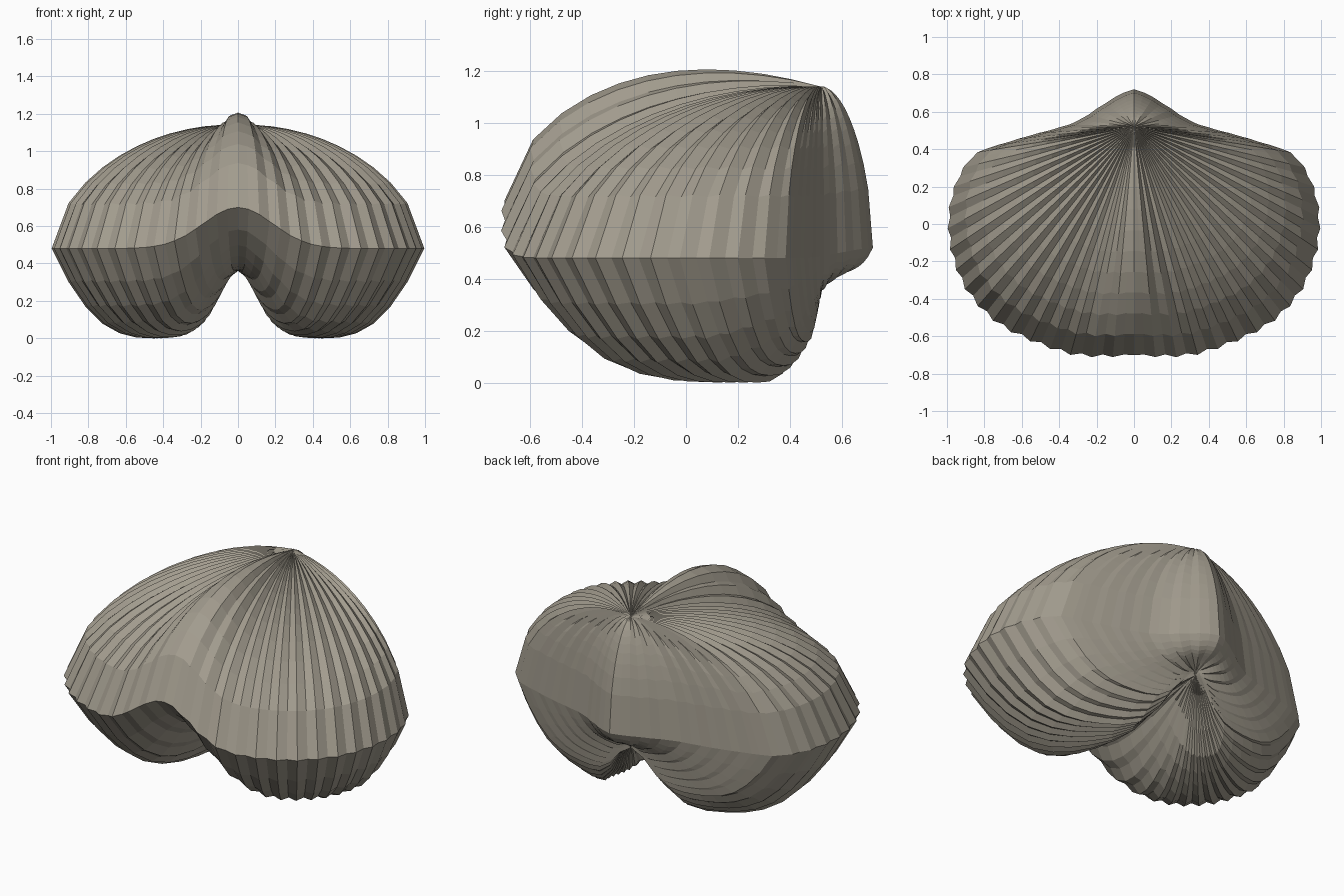
import bpy, bmesh, math
from mathutils import Vector

if "Cube" in bpy.data.objects:
    bpy.data.objects.remove(bpy.data.objects["Cube"])

HALF, RINGS = 48, 11
APEX_Y = 0.52

# Half outline of the shell rim seen from above, beak to front
outline = [(0, .72), (.06, .70), (.15, .648), (.3, .552), (.42, .51), (.55, .475), (.7, .43),
           (.83, .385), (.91, .30), (.97, .16), (.99, 0), (.965, -.18), (.88, -.37),
           (.7, -.545), (.4, -.675), (.2, -.705), (0, -.70)]


def resample(points, n):
    """Smooth the outline, then space n + 1 points evenly along it."""
    p = [Vector(q) for q in points]
    p = [Vector((-p[1].x, p[1].y))] + p + [Vector((-p[-2].x, p[-2].y))]
    fine = []
    for a, b, c, d in zip(p, p[1:], p[2:], p[3:]):
        for k in range(20):
            u = k / 20
            fine.append(0.5 * (2 * b + (c - a) * u + (2 * a - 5 * b + 4 * c - d) * u * u
                               + (3 * b - a - 3 * c + d) * u ** 3))
    fine.append(p[-2])
    dist = [0]
    for a, b in zip(fine, fine[1:]):
        dist.append(dist[-1] + (b - a).length)
    out, j = [], 0
    for i in range(n + 1):
        s = dist[-1] * i / n
        while j < len(fine) - 2 and dist[j + 1] < s:
            j += 1
        out.append(fine[j].lerp(fine[j + 1], (s - dist[j]) / (dist[j + 1] - dist[j])))
    return out


def gauss(x, sigma):
    return math.exp(-x * x / (2 * sigma * sigma))


def upper_z(x, y, t):
    """Domed valve with a raised central fold toward the front."""
    z = .48 + .66 * (1 - t ** 2) ** .58
    if y < 0:
        return z + .22 * math.sin(t * math.pi / 2) * gauss(x, .185)
    return z + .04 * t ** 4 * gauss(x, .2)


LOBE = [.36, .27, .12, .035, .01, .006, .012, .035, .085, .175, .305, .48]


def lower_z(x, y, t):
    """Two hanging lobes split by a central groove, shallow at the hinge."""
    lobe = LOBE[round(t * RINGS)]
    if y < 0:
        w = gauss(x, .185 / math.sqrt(max(t, .05)))
        return (1 - w) * lobe + w * (.36 + .34 * t ** 4.5)
    w = gauss(x, .6) * min(1, y / .35)
    # Blend with the groove so the front and side rays join smoothly
    g = gauss(x, .185 / math.sqrt(max(t, .05))) * (1 - min(1, y / .35))
    hinge = .36 + .09 * t ** .5 + .03 * t ** 6
    return ((1 - w) * (1 - g) * lobe + w * hinge
            + (1 - w) * g * (.36 + .34 * t ** 4.5) + .04 * t ** 6 * gauss(x, .2))


half = resample(outline, HALF)
rim = half + [Vector((-p.x, p.y)) for p in half[-2:0:-1]]


def valve(name, height, sign):
    bm = bmesh.new()
    apex = bm.verts.new((0, APEX_Y, height(0, -.7, 0)))
    rings = []
    for k in range(1, RINGS + 1):
        t = k / RINGS
        ring = []
        for i, p in enumerate(rim):
            # Alternate ridges and furrows make the radial ribs
            rib = 1 if i % 2 == 0 else -1
            fade = min(1, abs(p.x) / .15)
            s = t * (1 + .007 * rib * fade)
            z = height(p.x, p.y, t) + sign * .008 * rib * fade * math.sin(math.pi * t) ** .5 \
                if k < RINGS else height(p.x, p.y, t)
            ring.append(bm.verts.new((p.x * s, APEX_Y + (p.y - APEX_Y) * s, max(z, 0))))
        rings.append(ring)
    n = len(rim)
    for i in range(n):
        j = (i + 1) % n
        bm.faces.new((apex, rings[0][i], rings[0][j]))
        for a, b in zip(rings, rings[1:]):
            bm.faces.new((a[i], b[i], b[j], a[j]))
    bmesh.ops.recalc_face_normals(bm, faces=bm.faces)
    # Turn the open valve's faces outward
    bm.normal_update()
    if sum(f.normal.z * f.calc_area() for f in bm.faces) * sign < 0:
        bmesh.ops.reverse_faces(bm, faces=bm.faces)
    mesh = bpy.data.meshes.new(name)
    bm.to_mesh(mesh)
    bm.free()
    obj = bpy.data.objects.new(name, mesh)
    bpy.context.collection.objects.link(obj)
    mat = bpy.data.materials.get("shell") or bpy.data.materials.new("shell")
    mat.diffuse_color = (.36, .33, .27, 1)
    mat.use_nodes = True
    mat.node_tree.nodes["Principled BSDF"].inputs["Base Color"].default_value = mat.diffuse_color
    mesh.materials.append(mat)


valve("upper_valve", upper_z, 1)
valve("lower_valve", lower_z, -1)
